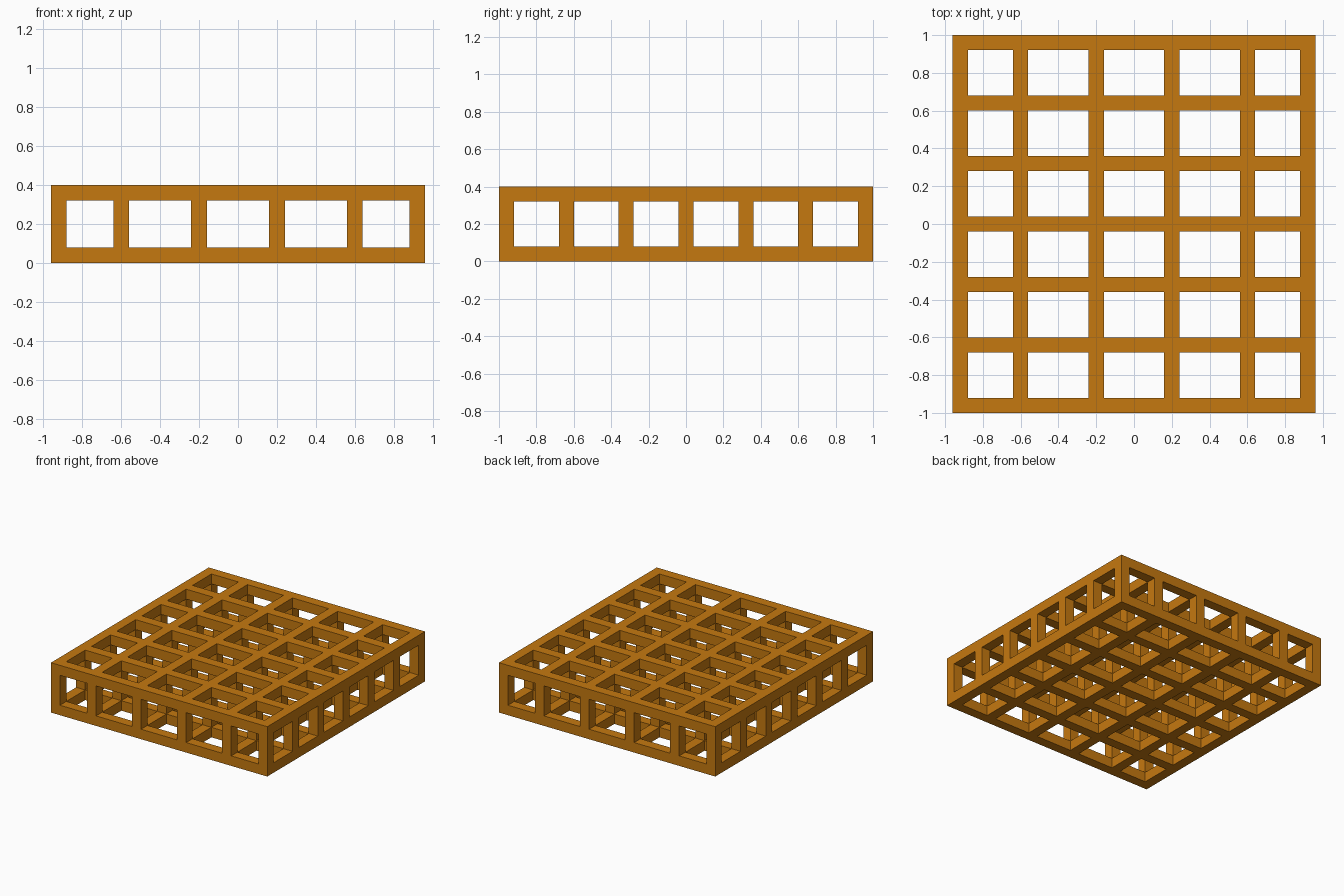
import bpy
import bmesh
from itertools import product

cube = bpy.data.objects.get("Cube")
if cube:
    bpy.data.objects.remove(cube, do_unlink=True)

# Warm ochre for the whole frame
ochre = bpy.data.materials.new("ochre")
ochre.use_nodes = True
colour = (0.56, 0.19, 0.005, 1.0)
ochre.diffuse_color = colour
ochre.node_tree.nodes["Principled BSDF"].inputs["Base Color"].default_value = colour

BAR = 0.08  # square bar thickness
# Bar centre lines along x, y and z
CENTRES = (
    (-0.92, -0.6, -0.2, 0.2, 0.6, 0.92),
    [-0.96 + 0.32 * i for i in range(7)],
    (0.04, 0.36),
)
# Both sides of every bar: even intervals are bars, odd ones are gaps
LINES = [[c + s * BAR / 2 for c in axis for s in (-1, 1)] for axis in CENTRES]


def filled(cell):
    """A cell is a joint (no gap) or a beam or post (a gap along one axis)."""
    inside = all(0 <= i < len(l) - 1 for i, l in zip(cell, LINES))
    return inside and sum(i % 2 for i in cell) <= 1


# Lattice of beams and posts, keeping only the outer skin of the joined bars
bm = bmesh.new()
verts = {}


def corner(index):
    if index not in verts:
        verts[index] = bm.verts.new([l[i] for l, i in zip(LINES, index)])
    return verts[index]


for cell in product(*(range(len(l) - 1) for l in LINES)):
    if not filled(cell):
        continue
    for axis, side in product(range(3), (0, 1)):
        neighbour = list(cell)
        neighbour[axis] += 2 * side - 1
        if filled(neighbour):
            continue
        u, v = (axis + 1) % 3, (axis + 2) % 3
        quad = []
        for du, dv in ((0, 0), (1, 0), (1, 1), (0, 1)):
            index = list(cell)
            index[axis] += side
            index[u] += du
            index[v] += dv
            quad.append(corner(tuple(index)))
        bm.faces.new(quad if side else quad[::-1])

mesh = bpy.data.meshes.new("lattice_frame")
bm.to_mesh(mesh)
bm.free()
mesh.materials.append(ochre)
frame = bpy.data.objects.new("lattice_frame", mesh)
bpy.context.collection.objects.link(frame)
